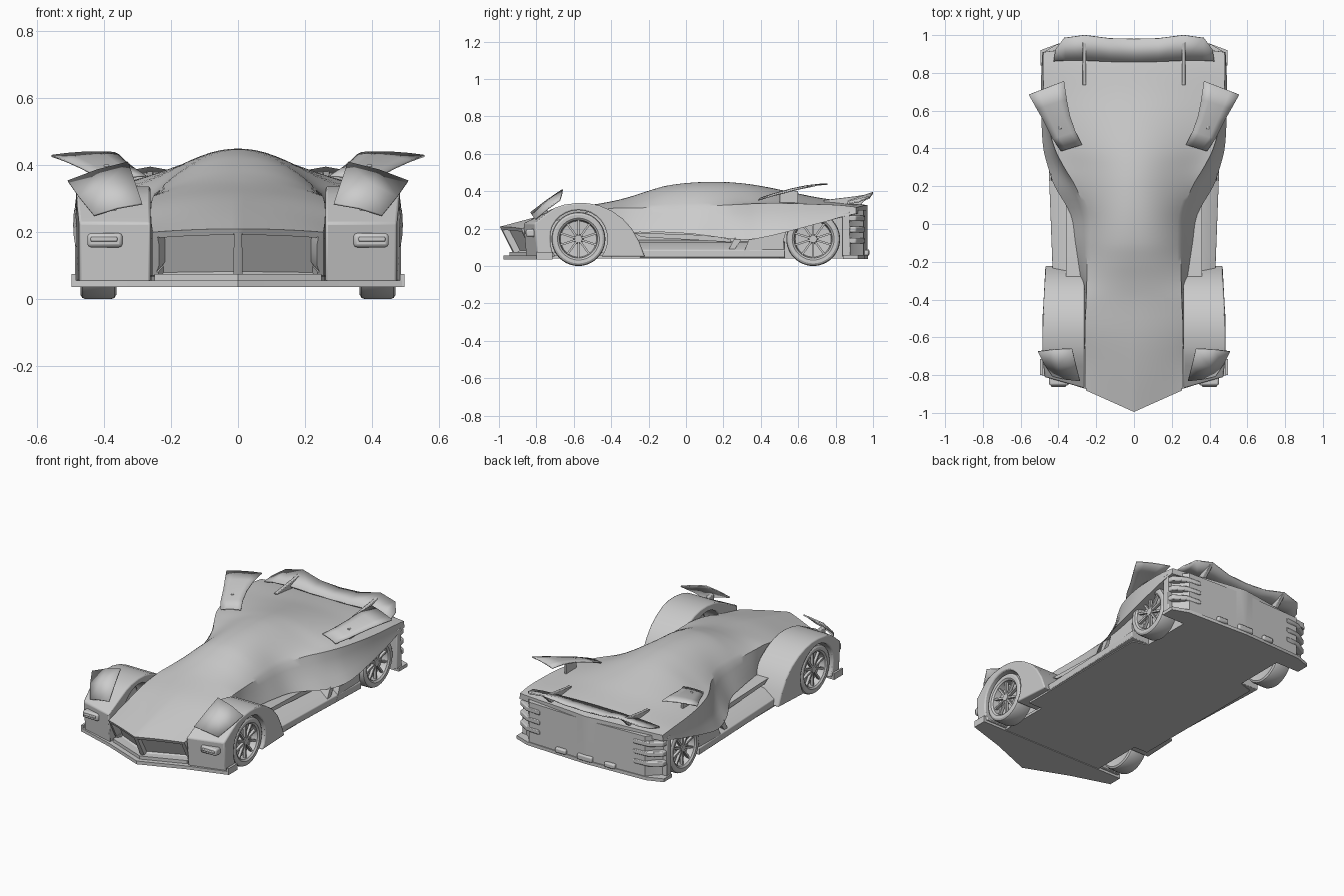
import bpy, bmesh, math
from mathutils import Vector, Matrix

if "Cube" in bpy.data.objects:
    bpy.data.objects.remove(bpy.data.objects["Cube"])


def finish(name, bm, mirror=True, bevel=0.0, solid=0.0, angle=30):
    """Turn a bmesh into a (mirrored, bevelled, smooth) object."""
    bmesh.ops.recalc_face_normals(bm, faces=bm.faces)
    me = bpy.data.meshes.new(name)
    bm.to_mesh(me)
    bm.free()
    ob = bpy.data.objects.new(name, me)
    bpy.context.collection.objects.link(ob)
    if mirror:
        m = ob.modifiers.new("mirror", "MIRROR")
        m.merge_threshold = 0.0005
    if solid:
        s = ob.modifiers.new("solid", "SOLIDIFY")
        s.thickness, s.offset = solid, 0
    if bevel:
        b = ob.modifiers.new("bevel", "BEVEL")
        b.width, b.segments, b.limit_method = bevel, 2, "ANGLE"
    bpy.ops.object.select_all(action="DESELECT")
    ob.select_set(True)
    bpy.context.view_layer.objects.active = ob
    bpy.ops.object.shade_smooth_by_angle(angle=math.radians(angle))
    return ob


def loft(bm, rings, closed=False, caps=False):
    vs = [[bm.verts.new(p) for p in r] for r in rings]
    n = len(vs[0])
    for a, b in zip(vs, vs[1:]):
        for i in range(n if closed else n - 1):
            j = (i + 1) % n
            bm.faces.new((a[i], a[j], b[j], b[i]))
    if caps:
        return [bm.faces.new(vs[0]), bm.faces.new(vs[-1])]


def prism(name, pts, axis, a, b, warp=None, **kw):
    """Extrude a 2D outline along an axis from a to b."""
    def place(p, d):
        v = {"x": (d, p[0], p[1]), "y": (p[0], d, p[1]), "z": (p[0], p[1], d)}[axis]
        return warp(*v) if warp else v
    bm = bmesh.new()
    loft(bm, [[place(p, d) for p in pts] for d in (a, b)], True, True)
    return finish(name, bm, **kw)


def box(name, lo, hi, **kw):
    return prism(name, [(lo[0], lo[1]), (hi[0], lo[1]), (hi[0], hi[1]), (lo[0], hi[1])],
                 "z", lo[2], hi[2], **kw)


def plate(name, rows, thick, **kw):
    bm = bmesh.new()
    loft(bm, rows)
    return finish(name, bm, solid=thick, **kw)


def clamp(v):
    return max(0.0, min(1.0, v))


def hermite(rows, steps):
    """Smoothly resample table rows over their first column."""
    out = []
    slope = []
    for i in range(len(rows)):
        a, b = rows[max(i - 1, 0)], rows[min(i + 1, len(rows) - 1)]
        slope.append([(q - p) / (b[0] - a[0]) for p, q in zip(a, b)])
    for i in range(len(rows) - 1):
        a, b, h = rows[i], rows[i + 1], rows[i + 1][0] - rows[i][0]
        for k in range(steps):
            t = k / steps
            h1 = t * t * (3 - 2 * t)
            out.append([p + (q - p) * h1 + h * (t * (1 - t) ** 2 * m - t * t * (1 - t) * n)
                        for p, q, m, n in zip(a, b, slope[i], slope[i + 1])])
    return out + [list(rows[-1])]


# Main body: y, centre z, shoulder x, z, flank bottom x, z, inner x, flare
STATIONS = [
    (-.995, .21, .255, .20, .255, .07, .25, 0), (-.8, .262, .26, .235, .26, .07, .25, 0),
    (-.6, .31, .26, .28, .262, .07, .25, 0), (-.4, .345, .253, .308, .265, .08, .25, 0),
    (-.3, .37, .25, .31, .28, .17, .26, 0), (-.2, .402, .248, .312, .295, .18, .26, 0),
    (-.1, .43, .247, .315, .31, .18, .26, 0), (.05, .447, .255, .318, .335, .17, .27, .1),
    (.2, .449, .31, .325, .42, .15, .30, .5), (.3, .442, .37, .33, .455, .14, .33, .9),
    (.4, .428, .42, .335, .48, .15, .34, 1), (.55, .398, .46, .335, .49, .185, .34, 1),
    (.7, .367, .477, .33, .492, .225, .34, 1), (.85, .345, .482, .325, .49, .26, .34, 1),
    (.97, .325, .48, .315, .485, .28, .34, 1)]


def section(row):
    y, zc, xs, zs, xb, zb, xi, flare = row
    pts = []
    for i in range(15):
        t = i / 14
        dome, bell = 1 - t ** 2.2, (1 - t * t) ** 2
        pts.append((t * xs, zs + (zc - zs) * (dome + (bell - dome) * flare)))
    for k in (.25, .5, .75, 1):
        pts.append((xs + (xb - xs) * (k - .25 * math.sin(k * math.pi) * flare), zs + (zb - zs) * k))
    pts += [(xi, zb), (xi, .05), (0, .05)]
    sweep = .115 * clamp((-.4 - y) / .6) - .06 * clamp((y - .75) / .22)
    tuck = .07 * clamp((-.5 - y) / .5)
    return [(x, y + sweep * min(x / xs, 1) + tuck * max(0, .2 - z) / .13, z) for x, z in pts]


bm = bmesh.new()
caps = loft(bm, [section(r) for r in hermite(STATIONS, 4)], caps=True)
for f in [f for f in bm.faces if all(abs(v.co.x) < 1e-5 for v in f.verts)]:
    bm.faces.remove(f)
bmesh.ops.recalc_face_normals(bm, faces=bm.faces)
# grille openings sunk into the nose
bmesh.ops.inset_individual(bm, faces=[caps[0]], thickness=.02, depth=0)
bmesh.ops.inset_individual(bm, faces=[caps[0]], thickness=.006, depth=-.035)
finish("body", bm)

# Front fenders with wheel arch
FY, RY, WZ = -.575, .68, .144
top = [(-.855, .05), (-.87, .228), (-.75, .288), (-.70, .312), (-.65, .328), (-.58, .337), (-.52, .335),
       (-.46, .322), (-.40, .296), (-.34, .255), (-.29, .20), (-.25, .13), (-.22, .05)]
arch = [(FY + .155 * math.cos(math.radians(a)), WZ + .155 * math.sin(math.radians(a)))
        for a in [-37 + 254 * i / 20 for i in range(21)]]


def fender_warp(x, y, z):
    s = (x - .262) / .222
    return x - s * (.01 * clamp((-.7 - y) / .15) + .015 * clamp((y + .5) / .25)), \
        y + .06 * s * clamp((-.72 - y) / .13), z


prism("front_fender", top + arch, "x", .262, .484, fender_warp, bevel=.007)

# Front lamps
box("front_lamp_frame", (.345, -.855, .155), (.45, -.80, .197), bevel=.01)
box("front_lamp", (.36, -.862, .172), (.44, -.82, .186), bevel=.004)

# Floor, splitter and rear diffuser
prism("floor", [(0, -.92), (.26, -.82), (.34, -.72), (.34, -.40), (.43, -.40), (.43, .5), (.34, .53),
                (.34, .84), (.48, .84), (.47, .92), (0, .95)], "z", .04, .056)
prism("splitter", [(0, -.975), (.26, -.872), (.49, -.80), (.497, -.715), (0, -.715)], "z", .036, .056)
prism("splitter_lip", [(0, -.945), (.25, -.845), (.25, -.80), (0, -.80)], "z", .05, .075)
box("splitter_end", (.484, -.80, .036), (.497, -.715, .075))
prism("diffuser", [(0, .972), (.4, .955), (.495, .92), (.495, .84), (0, .84)], "z", .038, .058)

# Side sills and scoops
prism("side_sill", [(.25, .045), (.43, .045), (.43, .085), (.355, .125), (.25, .14)], "y", -.27, .53,
      lambda x, y, z: (x + .03 * clamp((y - .2) / .3) * (x > .3), y, z), bevel=.004)
prism("sill_fin", [(-.28, .178), (.1, .165), (.24, .143), (.24, .128), (-.24, .155)], "x", .27, .36)
prism("side_scoop", [(.12, .075), (.25, .075), (.30, .145), (.26, .15), (.23, .09)], "x", .37, .44)
prism("rear_arch_front", [(.30, .05), (.53, .05), (.52, .13), (.54, .2), (.34, .15)], "x", .33, .452)

# Rear bumper, lamps and exhausts
prism("rear_bumper", [(0, .965), (.39, .95), (.43, .90), (.47, .87), (.47, .835), (0, .835)], "z", .05, .30)
for z in (.12, .18, .24):
    prism("tail_lamp", [(.31, .958), (.41, .95), (.48, .908), (.485, .86), (.44, .86), (.40, .91)],
          "z", z, z + .03, bevel=.006)
prism("rear_corner", [(.835, .05), (.88, .05), (.875, .29), (.835, .29)], "x", .36, .486, bevel=.004)
box("side_exhaust", (.13, .90, .055), (.20, .977, .085), bevel=.008)
box("centre_exhaust", (-.05, .90, .055), (.05, .98, .09), mirror=False, bevel=.008)

# Tail spoiler and fins
front = [(0, .857, .345), (.13, .860, .345), (.262, .866, .346), (.36, .866, .342), (.425, .862, .332)]
rear = [(0, .98, .362), (.13, .983, .368), (.262, 1.0, .392), (.37, .985, .372), (.415, .925, .345)]
plate("tail_spoiler", [front, rear], .008, angle=20)
prism("spoiler_fin", [(.735, .352), (.74, .335), (.93, .325), (.998, .388), (.90, .372)], "x", .253, .273, bevel=.003)

# Front flaps on posts
plate("front_flap", [[(.43, -.805, .25), (.36, -.822, .272), (.286, -.83, .285)],
                     [(.475, -.74, .305), (.40, -.75, .34), (.308, -.745, .35)],
                     [(.508, -.675, .352), (.42, -.664, .385), (.328, -.66, .408)]], .007)
box("front_flap_post", (.363, -.79, .22), (.387, -.74, .30), bevel=.004)

# Rear flaps, curved strips on posts
outer = [(.386, .386, .352), (.43, .45, .372), (.475, .54, .395), (.515, .61, .413), (.557, .685, .428)]
inner = [(.275, .42, .367), (.31, .49, .39), (.338, .57, .412), (.356, .66, .43), (.37, .757, .437)]
plate("rear_flap", [[tuple(Vector(a).lerp(Vector(b), t) + Vector((0, 0, .02 * t * (1 - t))))
                     for t in (0, .25, .5, .75, 1)] for a, b in zip(inner, outer)], .006)
box("rear_flap_post", (.385, .50, .33), (.40, .60, .402), bevel=.003)

# Wheels: turned tyre and rim, with spokes and hub
profile = [(.370, .001), (.370, .105), (.363, .13), (.369, .14), (.38, .144), (.455, .144), (.465, .14),
           (.471, .13), (.470, .112), (.466, .107), (.462, .102), (.425, .096), (.418, .001)]
for label, cy in (("front", FY), ("rear", RY)):
    bm = bmesh.new()
    loft(bm, [[(x, cy + r * math.cos(a), WZ + r * math.sin(a)) for x, r in profile]
              for a in [i * math.tau / 48 for i in range(49)]])
    bmesh.ops.remove_doubles(bm, verts=bm.verts, dist=.0003)
    finish(label + "_wheel", bm)
    bm = bmesh.new()
    for i in range(10):
        spin = Matrix.Translation((.448, cy, WZ)) @ Matrix.Rotation(i * math.tau / 10, 4, "X")
        bmesh.ops.create_cube(bm, size=1, matrix=spin @ Matrix.Translation((0, 0, .06))
                              @ Matrix.Diagonal((.016, .011, .09, 1)))
    bmesh.ops.create_cone(bm, cap_ends=True, segments=20, radius1=.026, radius2=.02, depth=.04,
                          matrix=Matrix.Translation((.44, cy, WZ)) @ Matrix.Rotation(math.pi / 2, 4, "Y"))
    finish(label + "_spokes", bm)
